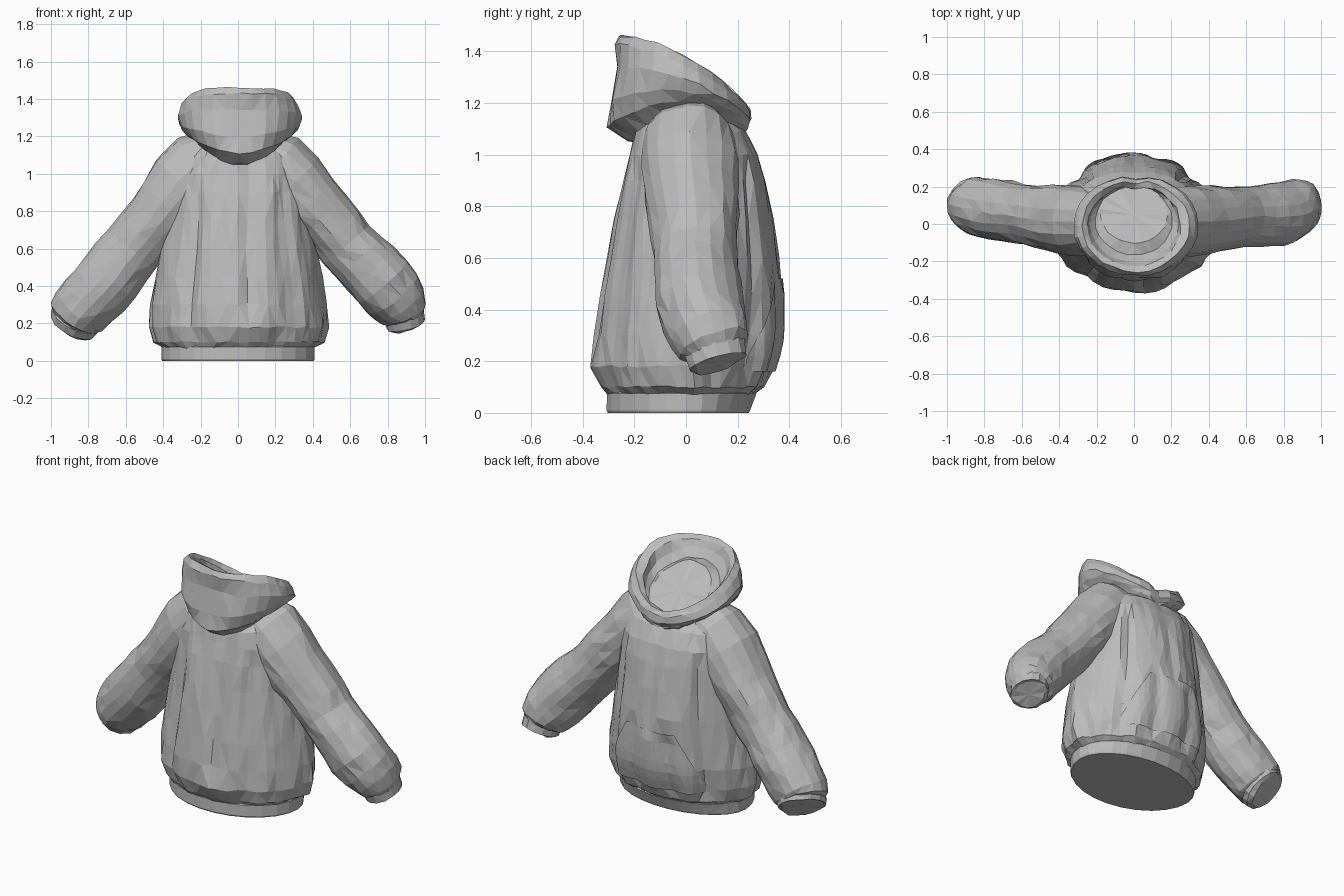
import bpy, bmesh, math, random
from mathutils import Vector

if "Cube" in bpy.data.objects:
    bpy.data.objects.remove(bpy.data.objects["Cube"])

random.seed(4)
TAU = 2 * math.pi

cloth = bpy.data.materials.new("grey cloth")
cloth.diffuse_color = (0.5, 0.5, 0.5, 1)
cloth.use_nodes = True
cloth.node_tree.nodes["Principled BSDF"].inputs["Base Color"].default_value = cloth.diffuse_color


def finish(name, bm):
    bmesh.ops.recalc_face_normals(bm, faces=bm.faces)
    bmesh.ops.triangulate(bm, faces=bm.faces, quad_method='SHORT_EDGE')
    me = bpy.data.meshes.new(name)
    bm.to_mesh(me)
    bm.free()
    me.materials.append(cloth)
    ob = bpy.data.objects.new(name, me)
    bpy.context.collection.objects.link(ob)
    return ob


def loft(name, rings, start, end, jitter=0.0):
    """Skin closed rings and close both ends with a fan to a centre point."""
    bm = bmesh.new()

    def shake():
        return Vector([random.uniform(-jitter, jitter) for _ in range(3)])
    loops = [[bm.verts.new(Vector(p) + shake()) for p in ring] for ring in rings]
    n = len(loops[0])
    for a, b in zip(loops, loops[1:]):
        for i in range(n):
            j = (i + 1) % n
            bm.faces.new((a[i], a[j], b[j], b[i]))
    for loop, centre in ((loops[0], start), (loops[-1], end)):
        c = bm.verts.new(centre)
        for i in range(n):
            bm.faces.new((loop[i], loop[(i + 1) % n], c))
    return finish(name, bm)


# Torso profile: z, half width, rear y, front y, roundness (below 1 boxy, above 1 pointed)
TORSO = [(.07, .40, -.30, .26, 1.0), (.10, .45, -.325, .30, 1.1), (.18, .475, -.372, .342, 1.2),
         (.30, .47, -.362, .372, 1.2), (.45, .445, -.338, .37, 1.15), (.60, .415, -.31, .362, 1.05),
         (.75, .385, -.28, .338, .95), (.90, .36, -.248, .31, .85), (1.0, .34, -.222, .28, .8),
         (1.09, .31, -.20, .23, .75), (1.15, .25, -.15, .15, .8)]
# Long creases: angle, lowest z, highest z, depth
CREASES = [(-1.45, .25, 1.1, .04), (-2.2, .12, .95, .04), (-.9, .12, 1.0, .045),
           (1.57, .5, 1.1, .02), (.85, .15, .95, .04), (2.3, .15, .95, .04),
           (-1.75, .1, .5, .03), (1.85, .1, .5, .035), (1.3, .1, .6, .03)]


def torso_point(t, z):
    z = min(max(z, TORSO[0][0]), TORSO[-1][0])
    for lo, hi in zip(TORSO, TORSO[1:]):
        if z <= hi[0]:
            break
    k = (z - lo[0]) / (hi[0] - lo[0])
    rx, yb, yf, e = [lo[i] + k * (hi[i] - lo[i]) for i in (1, 2, 3, 4)]
    gather = .018 * math.exp(-((z - .14) / .12) ** 2)
    f = 1 + gather * math.sin(13 * t) + .01 * math.sin(7 * t + 3 * z)
    for a, z0, z1, d in CREASES:
        if z0 < z < z1:
            f -= d * math.exp(-((t - a + math.pi) % TAU - math.pi) ** 2 / .01) * 1.6
    c, s = math.cos(t), math.sin(t)
    if e < 1:
        c = math.copysign(abs(c) ** e, c)
    return Vector((rx * c * f, (yf if s > 0 else -yb) * math.copysign(abs(s) ** e, s) * f, z))


N = 52
angles = [TAU * i / N for i in range(N)]
loft("torso", [[torso_point(t, row[0]) for t in angles] for row in TORSO],
     (0, 0, .07), (0, .03, 1.06), .005)

# Ribbed hem band
hem = [(0, .405, -.305, .245), (.01, .41, -.31, .25), (.075, .41, -.308, .275), (.09, .39, -.29, .26)]
loft("hem_band", [[(rx * math.cos(t), (yf if math.sin(t) > 0 else -yb) * math.sin(t), z)
                   for t in angles[::2]] for z, rx, yb, yf in hem],
     (0, 0, 0), (0, 0, .09))

# Pouch pocket on the chest side, narrowing toward the top
bm = bmesh.new()
rows = []
for k in range(7):
    z = .16 + .36 * k / 6
    half = .75 - .36 * max(0, (k - 1) / 5)
    rows.append([bm.verts.new(torso_point(math.pi / 2 + half * (i / 8 - 1), z)
                              + Vector((0, .012, 0))) for i in range(17)])
for a, b in zip(rows, rows[1:]):
    for i in range(16):
        bm.faces.new((a[i + 1], a[i], b[i], b[i + 1]))
bmesh.ops.solidify(bm, geom=bm.faces[:], thickness=.025)
finish("front_pocket", bm)


# Sleeves and cuffs: rings across a path of x, y, z, radius in the front plane, radius in depth
def tube(name, path, sides, wave, jitter):
    pts = [Vector(p[:3]) for p in path]
    rings = []
    for i, p in enumerate(path):
        d = (pts[min(i + 1, len(pts) - 1)] - pts[max(i - 1, 0)]).normalized()
        u = Vector((0, 1, 0)).cross(d).normalized()
        v = d.cross(u)
        ring = []
        for k in range(sides):
            t = TAU * k / sides
            f = 1 + wave * math.sin(3 * t + 1.1 * i) + wave * .6 * math.sin(5 * t - .9 * i)
            ring.append(pts[i] + f * (u * p[3] * math.cos(t) + v * p[4] * math.sin(t)))
        rings.append(ring)
    return loft(name, rings, pts[0], pts[-1], jitter)


shoulder = [(.11, .01, 1.10, .155, .14), (.19, .01, 1.04, .205, .178), (.285, .015, .945, .20, .19)]
left = shoulder + [
    (.37, .02, .84, .18, .187), (.43, .03, .76, .172, .178), (.50, .04, .68, .165, .168),
    (.56, .05, .60, .165, .16), (.62, .055, .53, .168, .16), (.68, .065, .45, .172, .165),
    (.74, .075, .385, .172, .165), (.80, .09, .32, .168, .16), (.85, .10, .265, .158, .155),
    (.872, .11, .235, .145, .145), (.88, .12, .22, .11, .11)]
right = shoulder + [
    (.38, .02, .85, .175, .187), (.45, .03, .78, .162, .178), (.52, .035, .70, .16, .168),
    (.58, .04, .62, .16, .16), (.65, .04, .55, .165, .162), (.71, .045, .49, .17, .165),
    (.77, .05, .425, .17, .17), (.82, .07, .36, .168, .165), (.86, .09, .31, .155, .155),
    (.885, .11, .26, .135, .14), (.895, .12, .23, .10, .10)]
left_cuff = [(.86, .115, .24, .12, .12), (.866, .12, .228, .14, .14),
             (.88, .138, .20, .135, .135), (.884, .142, .195, .115, .115)]
right_cuff = [(.88, .10, .27, .10, .11), (.885, .11, .25, .11, .12),
              (.898, .125, .195, .105, .115), (.90, .127, .19, .085, .095)]
for side, sleeve, cuff, sx in (("left", left, left_cuff, -1), ("right", right, right_cuff, 1)):
    def flip(path):
        return [(sx * p[0],) + p[1:] for p in path]
    tube(side + "_sleeve", flip(sleeve), 18, .018, .005)
    tube(side + "_cuff", flip(cuff), 14, .015, .003)


# Hood lying open: rings of centre y, half width, half depth, z at rear, side and front
HOOD = [(.05, .18, .15, 1.37, 1.25, 1.13), (.02, .205, .185, 1.36, 1.25, 1.13),
        (.0, .235, .205, 1.41, 1.30, 1.15), (-.01, .25, .215, 1.445, 1.36, 1.18),
        (-.01, .285, .245, 1.46, 1.385, 1.20), (-.01, .315, .268, 1.43, 1.35, 1.175),
        (-.01, .335, .272, 1.34, 1.295, 1.135), (-.03, .315, .28, 1.20, 1.245, 1.115),
        (-.03, .28, .275, 1.11, 1.205, 1.10), (-.01, .22, .22, 1.05, 1.16, 1.07)]


def hood_ring(i, row):
    cy, rx, ry, zb, zs, zf = row
    ring = []
    for k in range(28):
        t = TAU * k / 28
        c, s = math.cos(t), math.sin(t)
        # notch where the two edges meet at the throat, dimple at the rear
        notch = math.exp(-((t - math.pi / 2) / .16) ** 2) if i > 0 else 0
        dimple = math.exp(-((t - 1.5 * math.pi) / .3) ** 2) if i in (6, 7) else 0
        f = 1 - .09 * notch - .06 * dimple
        z = zs + (zf - zb) / 2 * s + ((zf + zb) / 2 - zs) * s * s - .02 * notch
        ring.append((rx * c * f + .01 * (i > 3), cy + ry * s * f, z))
    return ring


loft("hood", [hood_ring(i, r) for i, r in enumerate(HOOD)],
     (0, .05, 1.25), (0, 0, 1.02), .005)
